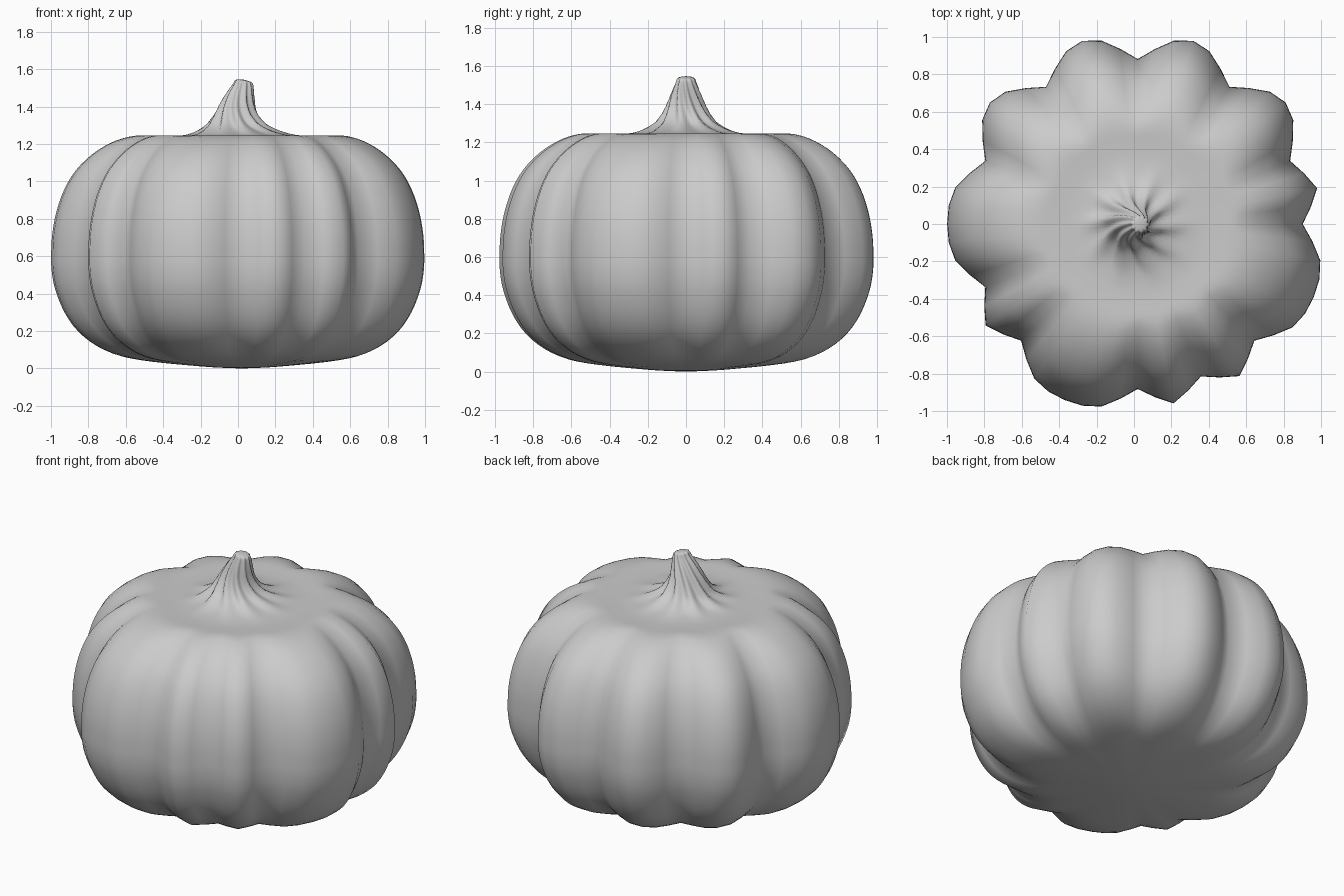
import bpy, bmesh, math

if "Cube" in bpy.data.objects:
    bpy.data.objects.remove(bpy.data.objects["Cube"])

SEG = 64
# Uneven rib widths around the body, in units of 1/32 turn
WIDTHS = [2, 3, 3, 3, 3, 4, 2, 4, 2, 2, 4]
# Radius from groove to crest for each rib width
RIBS = {2: [.882, .93, .978],
        3: [.882, .94, 1.0, 1.023],
        4: [.882, .938, .995, 1.015, 1.019]}
lobe = []
for w in WIDTHS:
    lobe += [RIBS[w][min(i, 2 * w - i)] for i in range(2 * w)]

# Body rows: height, radius, centre x, rib strength, flute strength
rows = [(.003, .08, .02, .2, 0), (.01, .2, .02, .3, 0), (.035, .46, .02, .6, 0),
        (.065, .63, .02, .9, 0), (.12, .76, .02, 1, 0), (.2, .86, .02, 1, 0),
        (.3, .93, .02, 1, 0), (.42, .978, .02, 1, 0), (.52, .997, .02, 1, 0),
        (.61, 1.0, .02, 1, 0), (.72, .994, .02, 1, 0), (.84, .972, .02, 1, 0),
        (.96, .93, .02, 1, 0), (1.06, .87, .02, 1, 0), (1.145, .785, .02, 1, 0),
        (1.205, .69, .02, .95, 0), (1.237, .6, .02, .8, 0), (1.247, .52, .02, .5, 0),
        (1.244, .43, .02, .2, 0),
        # Stem rows
        (1.243, .34, .02, 0, .03), (1.256, .245, .01, 0, .08), (1.295, .16, -.005, 0, .11),
        (1.345, .117, -.01, 0, .12), (1.40, .091, -.005, 0, .12), (1.46, .07, .01, 0, .12),
        (1.515, .05, .028, 0, .1), (1.535, .042, .031, 0, .08), (1.541, .025, .032, 0, .03)]


def spline(a, b, c, d, t):
    return tuple(.5 * (2 * q + (r - p) * t + (2 * p - 5 * q + 4 * r - s) * t * t
                       + (3 * q - p - 3 * r + s) * t ** 3) for p, q, r, s in zip(a, b, c, d))


# Smooth the profile
n = len(rows)
fine = []
for i in range(n - 1):
    for k in range(3):
        fine.append(spline(rows[max(i - 1, 0)], rows[i], rows[i + 1],
                           rows[min(i + 2, n - 1)], k / 3))
fine.append(rows[-1])

# One continuous skin: ribbed body running into a fluted, twisted stem
bm = bmesh.new()
rings = []
for z, r, cx, rib, flute in fine:
    stem = max(0, z - 1.25) / .3
    ring = []
    for j in range(SEG):
        a = 2 * math.pi * j / SEG
        if z < 1.25 and flute < .001:
            rad = r * (1.02 + rib * (lobe[j] - 1.02))
        else:
            rad = r * (1 + flute * math.cos(10 * (a + .8 * stem)))
        dz = -.2 * rad * math.cos(a) * stem ** 3
        ring.append(bm.verts.new((cx + rad * math.cos(a), rad * math.sin(a), z + dz)))
    rings.append(ring)
for lo, hi in zip(rings, rings[1:]):
    for j in range(SEG):
        k = (j + 1) % SEG
        bm.faces.new((lo[j], lo[k], hi[k], hi[j]))
bottom = bm.verts.new((.02, 0, 0))
top = bm.verts.new((.032, 0, 1.544))
for j in range(SEG):
    k = (j + 1) % SEG
    bm.faces.new((bottom, rings[0][k], rings[0][j]))
    bm.faces.new((top, rings[-1][j], rings[-1][k]))
for f in bm.faces:
    f.smooth = True
bmesh.ops.recalc_face_normals(bm, faces=bm.faces)

mesh = bpy.data.meshes.new("pumpkin")
bm.to_mesh(mesh)
bm.free()
grey = bpy.data.materials.new("plain grey")
grey.diffuse_color = (.6, .6, .6, 1)
grey.use_nodes = True
grey.node_tree.nodes["Principled BSDF"].inputs["Base Color"].default_value = grey.diffuse_color
mesh.materials.append(grey)
obj = bpy.data.objects.new("pumpkin", mesh)
bpy.context.collection.objects.link(obj)
